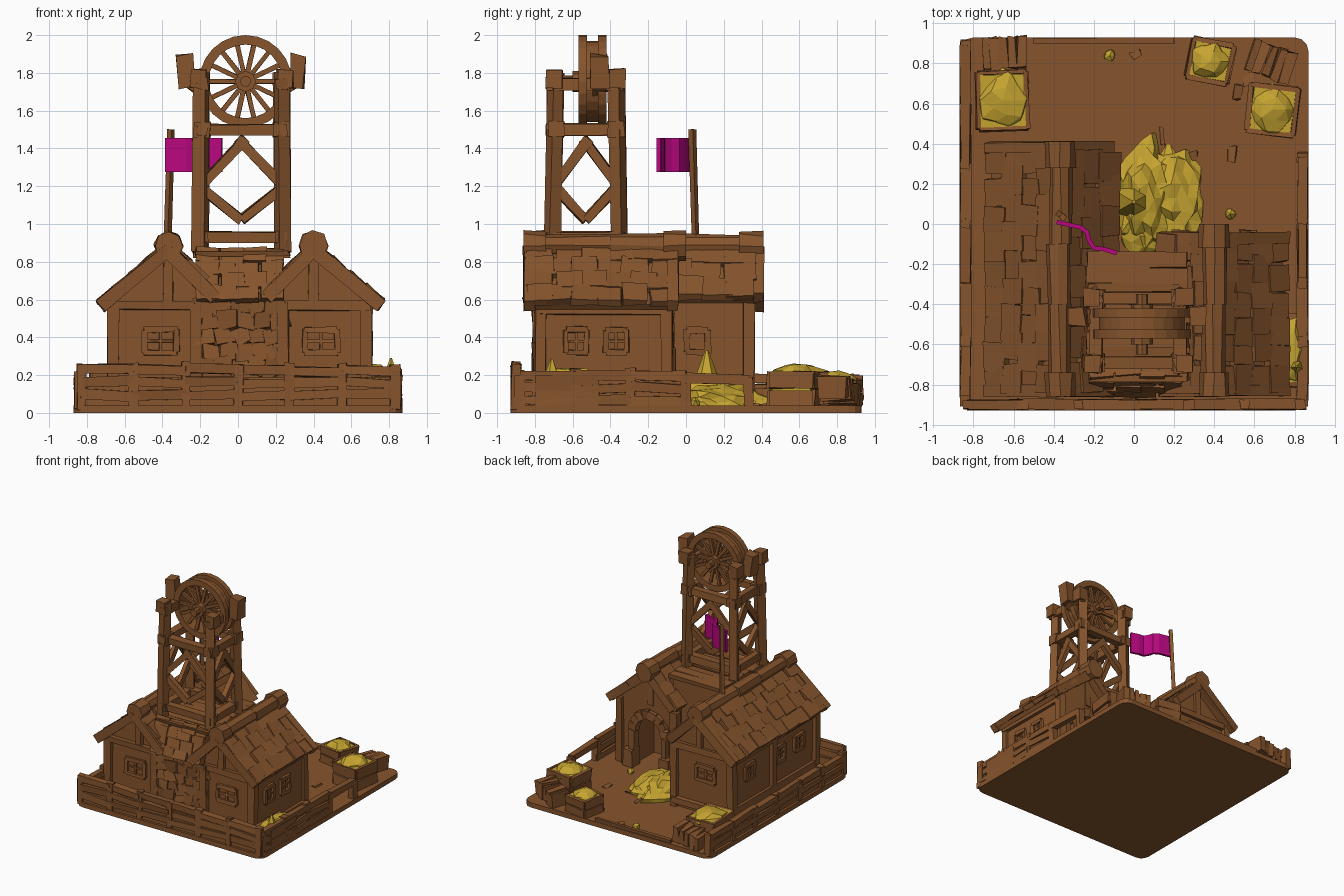
import bpy, bmesh, math, random
from mathutils import Vector, Matrix

if "Cube" in bpy.data.objects:
    bpy.data.objects.remove(bpy.data.objects["Cube"])
random.seed(4)
R = random.uniform

def material(name, col):
    m = bpy.data.materials.new(name)
    m.diffuse_color = (*col, 1)
    m.use_nodes = True
    m.node_tree.nodes["Principled BSDF"].inputs["Base Color"].default_value = m.diffuse_color
    return m
BROWN = material("weathered_brown", (0.24, 0.09, 0.026))
GOLD = material("gold_ore", (0.56, 0.37, 0.03))
PINK = material("magenta_cloth", (0.48, 0.002, 0.21))

# ---------- helpers ----------
def finish(bm, name, mat=BROWN):
    bmesh.ops.recalc_face_normals(bm, faces=bm.faces)
    me = bpy.data.meshes.new(name)
    bm.to_mesh(me); bm.free()
    me.materials.append(mat)
    ob = bpy.data.objects.new(name, me)
    bpy.context.collection.objects.link(ob)
    return ob

def box(bm, c, s, rot=None, j=0.006):
    M = Matrix.Translation(c) @ (rot.to_4x4() if rot else Matrix()) @ Matrix.Diagonal((*s, 1))
    for v in bmesh.ops.create_cube(bm, size=1, matrix=M)['verts']:
        v.co += Vector((R(-j, j), R(-j, j), R(-j, j)))

def beam(bm, p, q, w, d, j=0.006):
    p, q = Vector(p), Vector(q)
    box(bm, (p + q) / 2, (w, d, (q - p).length), (q - p).to_track_quat('Z', 'Y').to_matrix(), j)

def extrude_y(bm, prof, y0, y1):
    a = [bm.verts.new((x, y0, z)) for x, z in prof]
    b = [bm.verts.new((x, y1, z)) for x, z in prof]
    bm.faces.new(a); bm.faces.new(b[::-1])
    for i in range(len(a)):
        k = (i + 1) % len(a)
        bm.faces.new((a[i], a[k], b[k], b[i]))

def rocks(bm, c, s, j=0.15, sub=2, zmin=0.02):
    M = Matrix.Translation(c) @ Matrix.Diagonal((*s, 1))
    for v in bmesh.ops.create_icosphere(bm, subdivisions=sub, radius=1, matrix=M)['verts']:
        k = 1 + R(-j, j)
        v.co = Vector([c[i] + (v.co[i] - c[i]) * k for i in range(3)])
        v.co.z = max(v.co.z, zmin)

def cone(bm, c, r, h, n):
    bmesh.ops.create_cone(bm, cap_ends=True, segments=n, radius1=r, radius2=r * .08, depth=h,
                          matrix=Matrix.Translation(c) @ Matrix.Rotation(R(0, 2), 4, 'Z'))

def tiles(bm, top, bottom, along, length, rows, cols):
    """Overlapping shingles on the slope from top to bottom, repeated in direction along."""
    top, bottom, along = Vector(top), Vector(bottom), Vector(along)
    down = (bottom - top).normalized()
    n = down.cross(along).normalized()
    if n.z < 0: n = -n
    rot = Matrix((along, down, along.cross(down))).transposed()
    L, w = (bottom - top).length / rows, length / cols
    box(bm, (top + bottom) / 2 + along * length / 2 - n * .02, (length, L * rows, .035), rot, 0)
    for r in range(rows):
        for c in range(cols):
            off = .2 * w * (-1) ** r if 0 < c < cols - 1 else 0
            p = top + down * L * (r + .53 + R(-.04, .04)) + along * (w * (c + .5) + off) + n * R(.004, .02)
            tilt = Matrix.Rotation(R(-.04, .04), 3, 'Z') @ Matrix.Rotation(R(-.05, .05), 3, 'X')
            box(bm, p, (w * R(.97, 1.1), L * 1.15, .04), rot @ tilt, .007)

# ---------- ground slab with rounded corners ----------
bm = bmesh.new()
box(bm, (0, 0, .02), (1.74, 1.86, .04), None, 0)
bmesh.ops.bevel(bm, geom=[e for e in bm.edges if abs(e.verts[0].co.z - e.verts[1].co.z) > .01],
                offset=.07, segments=3, affect='EDGES', profile=.5)
for i in range(6):
    box(bm, (R(-.3, .6), R(.3, .85), .038), (R(.04, .09), R(.02, .05), .02), Matrix.Rotation(R(0, 3), 3, 'Z'), .01)
finish(bm, "ground")

# ---------- house walls ----------
LX, RX = -.37, .40
def gable(cx, s):      # s = direction of the outer side
    return [(cx + s * .29, .03), (cx + s * .29, .58), (cx, .84), (cx - s * .24, .61), (cx - s * .24, .03)]
bm = bmesh.new()
extrude_y(bm, gable(LX, -1), -.77, .33)
extrude_y(bm, gable(RX, 1), -.77, -.36)
arch = [(RX - .15, .03)] + [(RX - .15 * math.cos(a * math.pi / 8), .34 + .16 * math.sin(a * math.pi / 8)) for a in range(9)] + [(RX + .15, .03)]
extrude_y(bm, gable(RX, 1) + arch, -.36, -.1)
box(bm, (.02, -.46, .43), (.44, .58, .80), None, 0)
finish(bm, "house_walls")

# arch surround
bm = bmesh.new()
for p, q in zip(arch, arch[1:]):
    beam(bm, (p[0], -.09, p[1]), (q[0], -.09, q[1]), .05, .07)
for s in (-1, 1):
    box(bm, (RX + s * .17, -.08, .1), (.09, .1, .16))
finish(bm, "arched_doorway")

# ---------- timbers ----------
bm = bmesh.new()
for x, y in ((-.66, -.77), (-.22, -.78), (.24, -.78), (.68, -.77), (-.66, -.2), (-.66, .33), (-.13, .33), (.68, -.1), (.17, -.1)):
    beam(bm, (x, y, .03), (x, y, .58), .06, .06)
for x0, x1, y in ((-.67, -.2, -.78), (.22, .70, -.78), (-.67, -.12, .34)):
    for z in (.1, .57):
        beam(bm, (x0, y, z), (x1, y, z), .05, .05)
for x, y1 in ((-.665, .33), (.69, -.1)):
    for z in (.12, .55):
        beam(bm, (x, -.77, z), (x, y1, z), .05, .06)
for cx, s, ys in ((LX, -1, (-.83, .38)), (RX, 1, (-.83, -.07))):
    for y in ys:     # barge boards and king posts
        beam(bm, (cx, y, .86), (cx + s * .36, y, .565), .06, .07)
        beam(bm, (cx, y, .86), (cx - s * .25, y, .61), .06, .07)
        y2 = y + (.05 if y < -.5 else -.05)
        beam(bm, (cx, y2, .58), (cx, y2, .84), .05, .05)
finish(bm, "wall_timbers")

# ---------- windows ----------
bm = bmesh.new()
def window(c, d, w=.17, h=.12):
    c, d = Vector(c), Vector(d)
    up = Vector((0, 0, h / 2)); o = d * (w / 2)
    for p, q in ((c - o - up, c + o - up), (c - o + up, c + o + up), (c - o - up, c - o + up), (c + o - up, c + o + up)):
        beam(bm, p, q, .03, .03)
    for p, q in ((c - o, c + o), (c - up, c + up)):
        beam(bm, p, q, .014, .014, .002)
for x, y in ((-.41, -.775), (.44, -.775), (-.42, .335)):
    window((x, y, .38), (1, 0, 0))
for x, y in ((.695, -.58), (.695, -.37), (-.665, -.55), (-.665, -.3), (-.665, .1), (-.13, .06)):
    window((x, y, .38), (0, 1, 0), .11)
box(bm, (.40, -.775, .65), (.05, .03, .05))
finish(bm, "window_frames")

# ---------- stone patch on the front ----------
bm = bmesh.new()
for i in range(7):
    for k in range(5):
        box(bm, (-.17 + k * .09 + (.03 if i % 2 else 0), -.77, .08 + i * .082), (.1, .07, .09), Matrix.Rotation(R(-.4, .4), 3, 'Y'), .016)
finish(bm, "front_stonework")

# ---------- roofs ----------
bm = bmesh.new()
Y = (0, 1, 0)
tiles(bm, (LX, -.84, .87), (LX - .345, -.84, .575), Y, 1.23, 4, 9)
tiles(bm, (LX, -.84, .87), (LX + .27, -.84, .61), Y, 1.20, 3, 8)
tiles(bm, (RX, -.84, .87), (RX + .345, -.84, .575), Y, .79, 4, 6)
tiles(bm, (RX, -.84, .87), (RX - .25, -.84, .62), Y, .79, 3, 6)
tiles(bm, (-.22, -.73, .86), (-.22, -.83, .60), (1, 0, 0), .46, 4, 4)
for k in range(8):       # plank deck below the tower
    box(bm, (.02, -.74 + k * .08, .845), (.5, .078, .035), None, .01)
finish(bm, "roof_tiles")
bm = bmesh.new()
for cx, cuts in ((LX, (-.86, -.74, -.4, -.1, .28, .41)), (RX, (-.86, -.74, -.4, -.12, 0))):
    for i, (y, e) in enumerate(zip(cuts, cuts[1:])):
        fat = .077 if i in (0, len(cuts) - 2) else .06
        M = Matrix.Translation((cx + R(-.008, .008), (y + e) / 2, .887)) @ Matrix.Rotation(math.pi / 2, 4, 'X')
        for v in bmesh.ops.create_cone(bm, cap_ends=True, segments=8, radius1=fat, radius2=fat, depth=e - y, matrix=M)['verts']:
            v.co += Vector((R(-.007, .007), 0, R(-.007, .007)))
finish(bm, "ridge_logs")

# ---------- headframe tower ----------
XS, YS = (-.19, .23), (-.69, -.37)
bm = bmesh.new()
for x in XS:
    sx = -1 if x < 0 else 1
    for y in YS:
        sy = -1 if y < -.5 else 1
        beam(bm, (x + sx * .01, y + sy * .02, .85), (x, y, 1.8), .065, .065)
        box(bm, (x, y, 1.50), (.085, .085, .08))
        box(bm, (x + sx * .02, y + sy * .005, 1.77), (.085, .085, .1))
    # outrigger block beside the wheel
    beam(bm, (x, -.46, 1.71), (x + sx * .09, -.46, 1.77), .07, .07)
    box(bm, (x + sx * .085, -.46, 1.81), (.075, .1, .17), Matrix.Rotation(sx * .1, 3, 'Y'), .01)
    for z in (.93, 1.50, 1.74):
        beam(bm, (x, -.74, z), (x, -.33, z), .06, .06)
for y in YS:
    for z in (.93, 1.50):
        beam(bm, (-.23, y, z), (.27, y, z), .06, .055)
def diamond(a, b):       # braces between two legs
    a, b = Vector(a), Vector(b); m = (a + b) / 2
    H = lambda p, z: Vector((p.x, p.y, z))
    for p, q in ((a, b), (b, a)):
        beam(bm, H(p, 1.19), H(m, 1.02), .035, .05)
        beam(bm, H(p, 1.21), H(m.lerp(q, .1), 1.45), .035, .05)
for y in YS: diamond((XS[0], y, 0), (XS[1], y, 0))
for x in XS: diamond((x, YS[0], 0), (x, YS[1], 0))
finish(bm, "headframe_tower")

# ---------- winding wheel ----------
bm = bmesh.new()
C = Vector((.04, -.5, 1.755))
def ring(y0, y1, ro, ri, n=24):
    loops = []
    for r, y in ((ro, y0), (ro, y1), (ri, y1), (ri, y0)):
        loops.append([bm.verts.new((C.x + r * math.cos(t * math.tau / n), y, C.z + r * math.sin(t * math.tau / n))) for t in range(n)])
    for i in range(4):
        A, B = loops[i], loops[(i + 1) % 4]
        for t in range(n):
            bm.faces.new((A[t], A[(t + 1) % n], B[(t + 1) % n], B[t]))
ring(-.57, -.525, .245, .195)
ring(-.465, -.42, .245, .195)
ring(-.525, -.465, .215, .195)
for y in (-.545, -.445):
    for k in range(14):
        a = k * math.tau / 14
        d = Vector((math.cos(a), 0, math.sin(a)))
        c = Vector((C.x, y, C.z))
        beam(bm, c + d * .03, c + d * .21, .02, .024, .002)
for r, h in ((.055, .2), (.03, .3)):
    bmesh.ops.create_cone(bm, cap_ends=True, segments=8, radius1=r, radius2=r, depth=h,
                          matrix=Matrix.Translation(C) @ Matrix.Rotation(math.pi / 2, 4, 'X'))
finish(bm, "winding_wheel")

# ---------- flag ----------
bm = bmesh.new()
beam(bm, (-.375, .05, .9), (-.355, .035, 1.5), .03, .03, .003)
finish(bm, "flag_pole")
bm = bmesh.new()
path = [(-.385, .01), (-.32, -.005), (-.27, -.015), (-.235, -.04), (-.225, -.08), (-.20, -.12), (-.15, -.125), (-.085, -.145)]
cols = [[bm.verts.new((x, y, z)) for z in (1.275, 1.455)] for x, y in path]
for a, b in zip(cols, cols[1:]):
    bm.faces.new((a[0], b[0], b[1], a[1]))
mod = finish(bm, "flag", PINK).modifiers.new("thickness", 'SOLIDIFY')
mod.thickness = .022; mod.offset = 0

# ---------- fences ----------
def fence(name, p, q, n, h=.23, rows=3, skirt=.17):
    bm = bmesh.new()
    p, q = Vector(p), Vector(q)
    for i in range(n + 1):
        c = p.lerp(q, i / n)
        beam(bm, c, c + Vector((0, 0, h + R(-.02, .03))), .05, .05)
        for k in range(rows if i < n else 0):
            z = h - .025 - k * .065
            beam(bm, c + Vector((0, 0, z + R(-.01, .01))), p.lerp(q, (i + 1) / n) + Vector((0, 0, z + R(-.01, .01))), .05, .05)
    if skirt:   # boards behind the rails
        box(bm, (p + q) / 2 + Vector((0, 0, skirt / 2)), (abs(q.x - p.x) + .02, abs(q.y - p.y) + .02, skirt), None, .002)
    finish(bm, name)
fence("front_fence", (-.83, -.90, .02), (.83, -.90, .02), 6)
fence("left_fence", (-.84, -.88, .02), (-.84, .89, .02), 6, .18, 2, .13)
fence("right_fence", (.84, -.88, .02), (.84, 0, .02), 3, .2)
fence("right_open_rail", (.84, 0, .02), (.84, .33, .02), 1, .18, 1, 0)
bm = bmesh.new()
beam(bm, (-.5, .91, .05), (.2, .91, .05), .03, .04)
finish(bm, "back_curb")

# ---------- ore crates and plank stacks ----------
bm, ore = bmesh.new(), bmesh.new()
for x, y, sx, sy, rz, h in ((-.655, .615, .24, .28, .03, .19), (.38, .81, .2, .19, -.2, .15), (.69, .57, .23, .23, -.12, .19), (.79, -.63, .13, .34, 0, .17)):
    rot = Matrix.Rotation(rz, 3, 'Z')
    O = Vector((x, y, 0))
    for s in (-1, 1):
        for k in range(2):
            z = .03 + h * (k + .5) / 2
            box(bm, O + rot @ Vector((s * sx / 2, 0, z)), (.025, sy, h / 2 - .008), rot)
            box(bm, O + rot @ Vector((0, s * sy / 2, z)), (sx, .025, h / 2 - .008), rot)
    box(ore, O + Vector((0, 0, h / 2 + .03)), (sx - .02, sy - .02, h - .01), rot, .003)
    rocks(ore, (x, y, h), (sx * .52, sy * .52, .07), .14, 2, .1)
for cx, cy, rz in ((-.65, .85, .05), (.68, .81, -.35)):
    for k in range(5):
        rot = Matrix.Rotation(rz, 3, 'Z')
        box(bm, Vector((cx, cy, .09 + .012 * k)) + rot @ Vector((-.09 + k * .045, 0, 0)), (.046, .16, .12), rot, .01)
finish(bm, "ore_crates")

# ---------- gold heaps ----------
rocks(ore, (.06, .13, .03), (.15, .29, .15), .17, 3)
rocks(ore, (.17, .13, .03), (.18, .26, .11), .17, 3)
rocks(ore, (.03, -.06, .03), (.1, .11, .09), .18)
cone(ore, (.0, .11, .18), .12, .30, 6)
cone(ore, (.81, -.71, .22), .06, .14, 5)
for x, y in ((.48, .05), (-.12, .84)):
    rocks(ore, (x, y, .05), (.03, .03, .03), .2, 1)
finish(ore, "gold_ore", GOLD)
